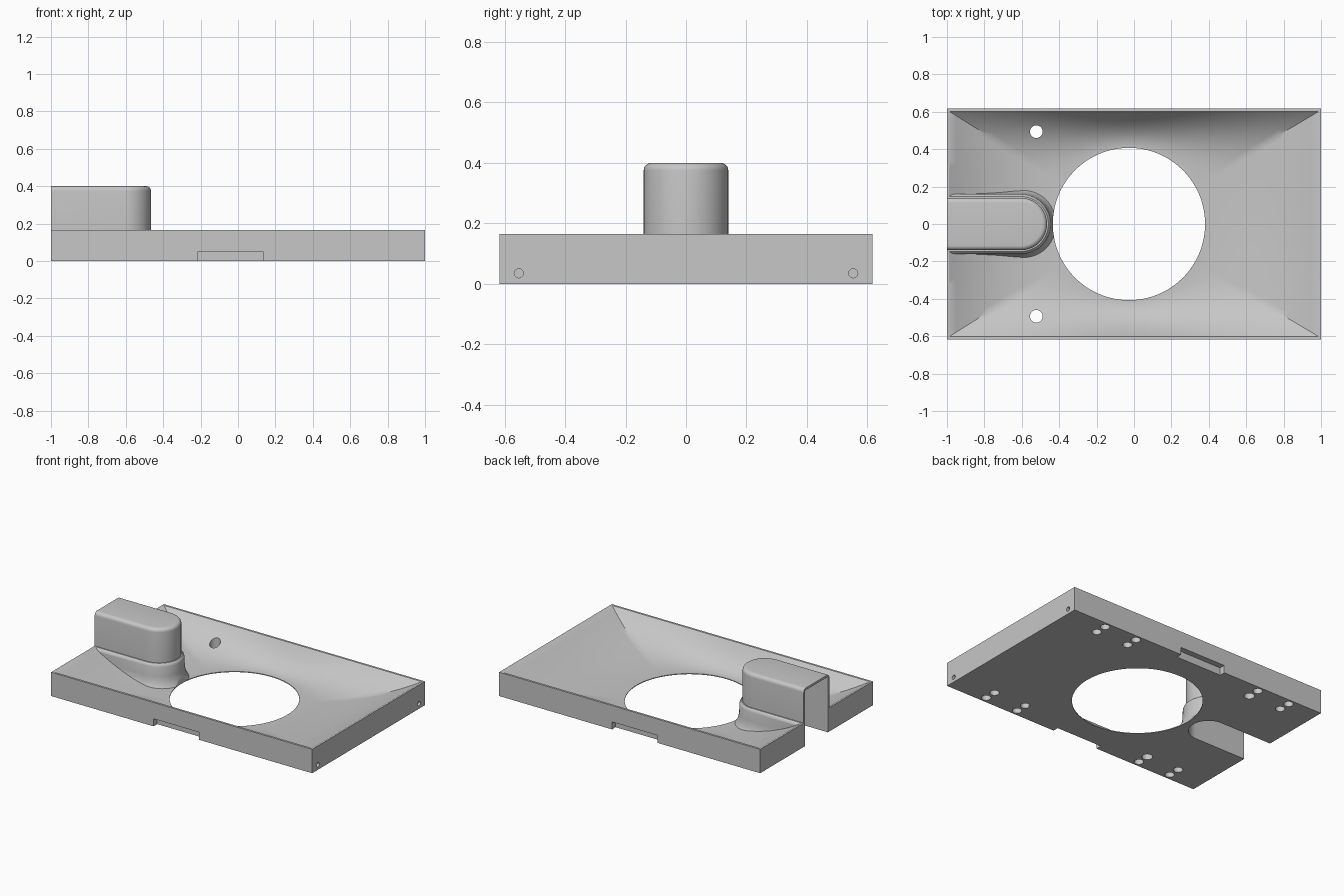
import bpy, bmesh, math

if "Cube" in bpy.data.objects:
    bpy.data.objects.remove(bpy.data.objects["Cube"])

grey = bpy.data.materials.new("light grey")
grey.diffuse_color = (0.57, 0.57, 0.57, 1)
grey.use_nodes = True
grey.node_tree.nodes["Principled BSDF"].inputs["Base Color"].default_value = grey.diffuse_color

CX = -0.027           # centre of the big opening
HX, HY, H = 1.0, 0.617, 0.165


def loft(name, rings, cap=True):
    """Skin equal-length point rings; cap the ends or join last to first."""
    bm = bmesh.new()
    vs = [[bm.verts.new(p) for p in r] for r in rings]
    n = len(vs[0])
    pairs = list(zip(vs, vs[1:])) + ([] if cap else [(vs[-1], vs[0])])
    for a, b in pairs:
        for i in range(n):
            j = (i + 1) % n
            bm.faces.new((a[i], a[j], b[j], b[i]))
    if cap:
        bm.faces.new(vs[0][::-1])
        bm.faces.new(vs[-1])
    bmesh.ops.recalc_face_normals(bm, faces=bm.faces)
    me = bpy.data.meshes.new(name)
    bm.to_mesh(me)
    bm.free()
    me.materials.append(grey)
    ob = bpy.data.objects.new(name, me)
    bpy.context.collection.objects.link(ob)
    return ob


def stadium(r, z, x0=-HX, cx=-0.605, n=32):
    """Straight back end at x0, round nose of radius r."""
    arc = [-math.pi / 2 + math.pi * i / n for i in range(n + 1)]
    return ([(x0, -r, z)] + [(cx + r * math.cos(a), r * math.sin(a), z) for a in arc]
            + [(x0, r, z)])


def cylinder(name, x, y, r, z0, z1, n=32):
    ang = [2 * math.pi * i / n for i in range(n)]
    return loft(name, [[(x + r * math.cos(a), y + r * math.sin(a), z) for a in ang]
                       for z in (z0, z1)])


def box(name, x0, x1, y0, y1, z0, z1):
    return loft(name, [[(x0, y0, z), (x1, y0, z), (x1, y1, z), (x0, y1, z)]
                       for z in (z0, z1)])


def combine(ob, other, op):
    m = ob.modifiers.new(op, 'BOOLEAN')
    m.operation, m.solver, m.object = op, 'EXACT', other
    bpy.context.view_layer.objects.active = ob
    bpy.ops.object.modifier_apply(modifier=m.name)
    bpy.data.objects.remove(other)


# tray: rectangular block whose dished top sweeps down to a round opening
N = 32
unit = ([(-1 + 2 * i / N, -1) for i in range(N)] + [(1, -1 + 2 * i / N) for i in range(N)]
        + [(1 - 2 * i / N, 1) for i in range(N)] + [(-1, 1 - 2 * i / N) for i in range(N)])
rim = [(u * (HX - 0.012), v * (HY - 0.015)) for u, v in unit]
circle = []
for x, y in rim:
    d = math.hypot(x - CX, y)
    circle.append((CX + 0.4 * (x - CX) / d, 0.4 * y / d))
rings = []
STEPS = 16
for k in range(STEPS + 1):
    t = k / STEPS
    z = 0.005 + (H - 0.005) * t ** 2.2
    rings.append([(c[0] + (p[0] - c[0]) * t, c[1] + (p[1] - c[1]) * t, z)
                  for c, p in zip(circle, rim)])
rings.append([(u * HX, v * HY, H) for u, v in unit])
rings.append([(u * HX, v * HY, 0) for u, v in unit])
rings.append([(x, y, 0) for x, y in circle])
tray = loft("tray", rings, cap=False)

# collar flaring into the dish, then the round-nosed hood with a soft top edge
collar = loft("collar", [stadium(r, z) for r, z in
              [(0.19, 0.002), (0.178, 0.02), (0.168, 0.045), (0.162, 0.08), (0.16, 0.145),
               (0.156, 0.157), (0.147, H)]])
combine(tray, collar, 'UNION')
B = 0.025
hood = loft("hood", [stadium(0.14, 0.01)] +
            [stadium(0.14 - B + B * math.cos(a), 0.4 - B + B * math.sin(a))
             for a in [math.pi / 2 * i / 6 for i in range(7)]])
combine(tray, hood, 'UNION')

# hollow under the hood, open below and at the end
combine(tray, loft("slot", [stadium(0.125, z, -1.1) for z in (-0.1, 0.385)]), 'DIFFERENCE')

# big round opening
combine(tray, cylinder("opening", CX, 0, 0.407, -0.1, 0.16, 128), 'DIFFERENCE')

for s in (-1, 1):
    # notch in each long side
    combine(tray, box("notch", -0.215, 0.135, s * 0.577, s * 0.7, -0.1, 0.052), 'DIFFERENCE')
    # small bore in the right end
    bore = cylinder("bore", 0, 0, 0.015, -0.1, 0.1, 24)
    bore.rotation_euler = (0, math.pi / 2, 0)
    bore.location = (1.0, s * 0.553, 0.035)
    bpy.context.view_layer.update()
    combine(tray, bore, 'DIFFERENCE')
    # pairs of holes underneath; one on each side goes right through
    for dx in (-0.745, -0.495, 0.495, 0.745):
        for y in (0.494, 0.575):
            through = dx == -0.495 and y == 0.494
            combine(tray, cylinder("hole", CX + dx, s * y, 0.034 if through else 0.03,
                                   -0.1, 0.3 if through else 0.04, 24), 'DIFFERENCE')

tray.name = "tray_with_hood"
bpy.ops.object.select_all(action='DESELECT')
tray.select_set(True)
bpy.context.view_layer.objects.active = tray
bpy.ops.object.shade_smooth_by_angle(angle=math.radians(30))
